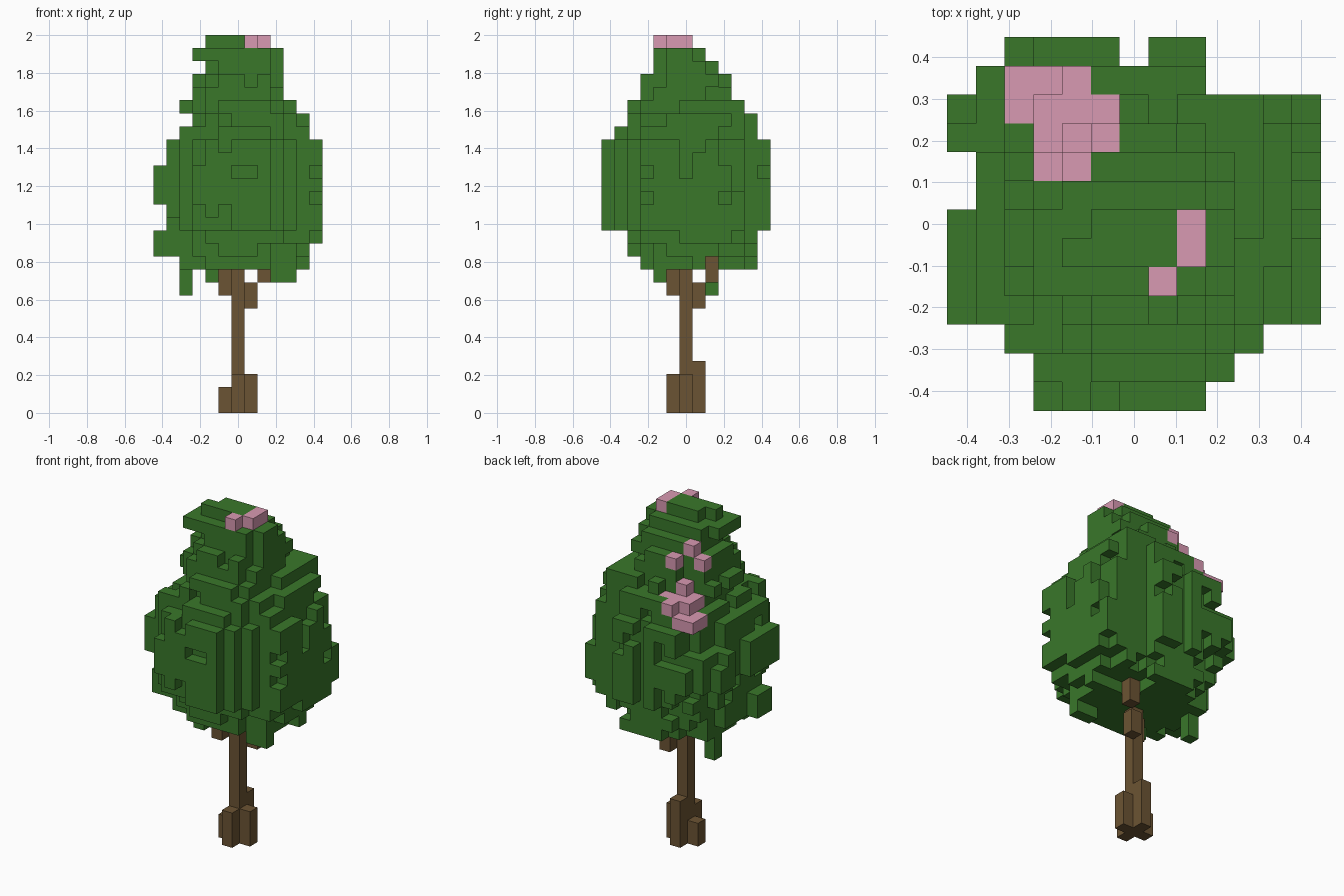
import bpy
import bmesh
from mathutils import Vector, noise

cube = bpy.data.objects.get("Cube")
if cube:
    bpy.data.objects.remove(cube, do_unlink=True)

UNIT = 2 / 29          # the tree is 29 blocks tall
CROWN_BASE = 11


def material(name, colour):
    mat = bpy.data.materials.new(name)
    mat.use_nodes = True
    mat.diffuse_color = (*colour, 1)
    bsdf = next(n for n in mat.node_tree.nodes if n.type == "BSDF_PRINCIPLED")
    bsdf.inputs["Base Color"].default_value = (*colour, 1)
    bsdf.inputs["Roughness"].default_value = 0.9
    return mat


def column(x, y, bottom, top):
    """Upright stack of blocks from layer bottom up to, not including, top."""
    return {(x, y, z) for z in range(bottom, top)}


# Width and depth of each crown layer in blocks, from the bottom up
layers = [
    (-4, 5, -3, 5), (-5, 5, -4, 5), (-5, 6, -4, 5),
    (-5, 6, -6, 6), (-5, 6, -6, 6), (-6, 6, -6, 6), (-6, 6, -6, 6),
    (-6, 6, -6, 6), (-5, 6, -6, 6), (-5, 6, -6, 6), (-4, 5, -5, 5),
    (-3, 5, -4, 5), (-4, 4, -4, 4), (-3, 3, -3, 3), (-3, 3, -3, 3),
    (-2, 3, -2, 2), (-3, 3, -2, 1),
]

# Plan outline of the crown: x range for each row from front to back
plan = {-6: (-3, 2), -5: (-3, 3), -4: (-4, 4), 1: (-5, 6), 2: (-5, 6),
        5: (-5, 2), 6: (-4, 2)}


def in_plan(x, y):
    low, high = plan.get(y, (-6, 6))
    return low <= x <= high and (x, y) != (0, 6)


# Trunk, roots and short branches
trunk = column(0, 0, 0, CROWN_BASE + 2)
trunk |= column(-1, 0, 0, 2) | column(1, 0, 0, 3)
trunk |= column(0, -1, 0, 3) | column(0, 1, 0, 4)
trunk |= column(-1, -1, 9, 11) | column(1, 1, 8, 10) | column(2, 2, 10, 12)

# Blossoms on the top and on the back slope
blossoms = {
    (1, -2, 28), (2, -1, 28), (2, 0, 28),
    (-2, 2, 26), (-1, 3, 25), (-3, 2, 25), (-2, 3, 23),
    (-3, 3, 22), (-2, 4, 22), (-1, 4, 22), (-3, 4, 22), (-2, 5, 22),
    (-4, 4, 21), (-4, 5, 21), (-3, 5, 21),
}

# Crown: rounded layers with a ragged surface and a zigzag of leaf tips
crown = set()
for i, (x0, x1, y0, y1) in enumerate(layers):
    z = CROWN_BASE + i
    cx, cy = (x0 + x1) / 2, (y0 + y1) / 2
    hx, hy = (x1 - x0 + 1) / 2, (y1 - y0 + 1) / 2
    shift = z // 2 * 2 % 3 - 1
    power = 2 if i < 3 else 2.3
    for x in range(x0, x1 + 1):
        for y in range(y0, y1 + 1):
            reach = abs((x - cx) / hx) ** power + abs((y - cy) / hy) ** power
            ragged = noise.noise(Vector((x * 0.93, y * 0.89, z * 0.67 + 0.3)))
            tip = x == int(cx) + shift or y == int(cy) - shift
            if in_plan(x, y) and (tip or reach < 0.98 + 0.5 * ragged):
                crown.add((x, y, z))

# Clear the leaves around the outer branch
crown -= {(x, y, 11) for x in range(2, 7) for y in range(2, 5)}

# Top tuft and the sprig sticking out below it
crown |= {(x, y, 28) for x in range(-2, 2) for y in (-1, 0)} - {(-2, 0, 28)}
crown |= {(x, -2, 27) for x in range(-3, 2)}

# Outermost leaf tips, lower on the left side, and corner clumps
for x in range(-6, 7):
    for y in range(-6, 7):
        if in_plan(x, y):
            low = 14 if x == 6 else 16
            crown |= column(x, y, low, low + 2)
crown |= column(-6, -2, 12, 14) | column(-6, -1, 12, 14)
crown |= column(-5, -2, 12, 14) | column(-4, -2, 11, 13)
crown |= column(6, 3, 13, 15) | column(5, 2, 12, 14)
crown |= column(4, 4, 21, 24) | column(3, 4, 21, 24)
crown |= column(-4, -4, 18, 22)

# Hanging leaves
crown |= column(-4, 2, 9, 12) | column(-2, -2, 10, 12)
crown |= column(3, -2, 10, 12) | column(4, -2, 10, 12)

for x, y, z in blossoms:
    crown -= column(x, y, z, 29)
crown -= trunk

solid = trunk | crown | blossoms


def build(name, blocks, mat):
    """Mesh the outward faces of a set of blocks."""
    bm = bmesh.new()
    corners = {}

    def vert(p):
        key = tuple(round(c * 2) for c in p)
        if key not in corners:
            corners[key] = bm.verts.new(p * UNIT)
        return corners[key]

    for block in sorted(blocks):
        centre = Vector(block) + Vector((0, 0, 0.5))
        for axis in range(3):
            for sign in (-1, 1):
                step = [0, 0, 0]
                step[axis] = sign
                if tuple(b + s for b, s in zip(block, step)) in solid:
                    continue
                n = Vector(step)
                u = Vector([float(k == (axis + 1) % 3) for k in range(3)])
                v = n.cross(u)
                quad = [centre + (n + a * u + b * v) / 2
                        for a, b in ((-1, -1), (1, -1), (1, 1), (-1, 1))]
                bm.faces.new([vert(p) for p in quad])
    mesh = bpy.data.meshes.new(name)
    bm.to_mesh(mesh)
    bm.free()
    mesh.materials.append(mat)
    obj = bpy.data.objects.new(name, mesh)
    bpy.context.collection.objects.link(obj)


build("trunk", trunk, material("bark brown", (0.148, 0.088, 0.033)))
build("leaf_crown", crown, material("leaf green", (0.041, 0.185, 0.023)))
build("blossoms", blossoms, material("blossom pink", (0.69, 0.32, 0.445)))
